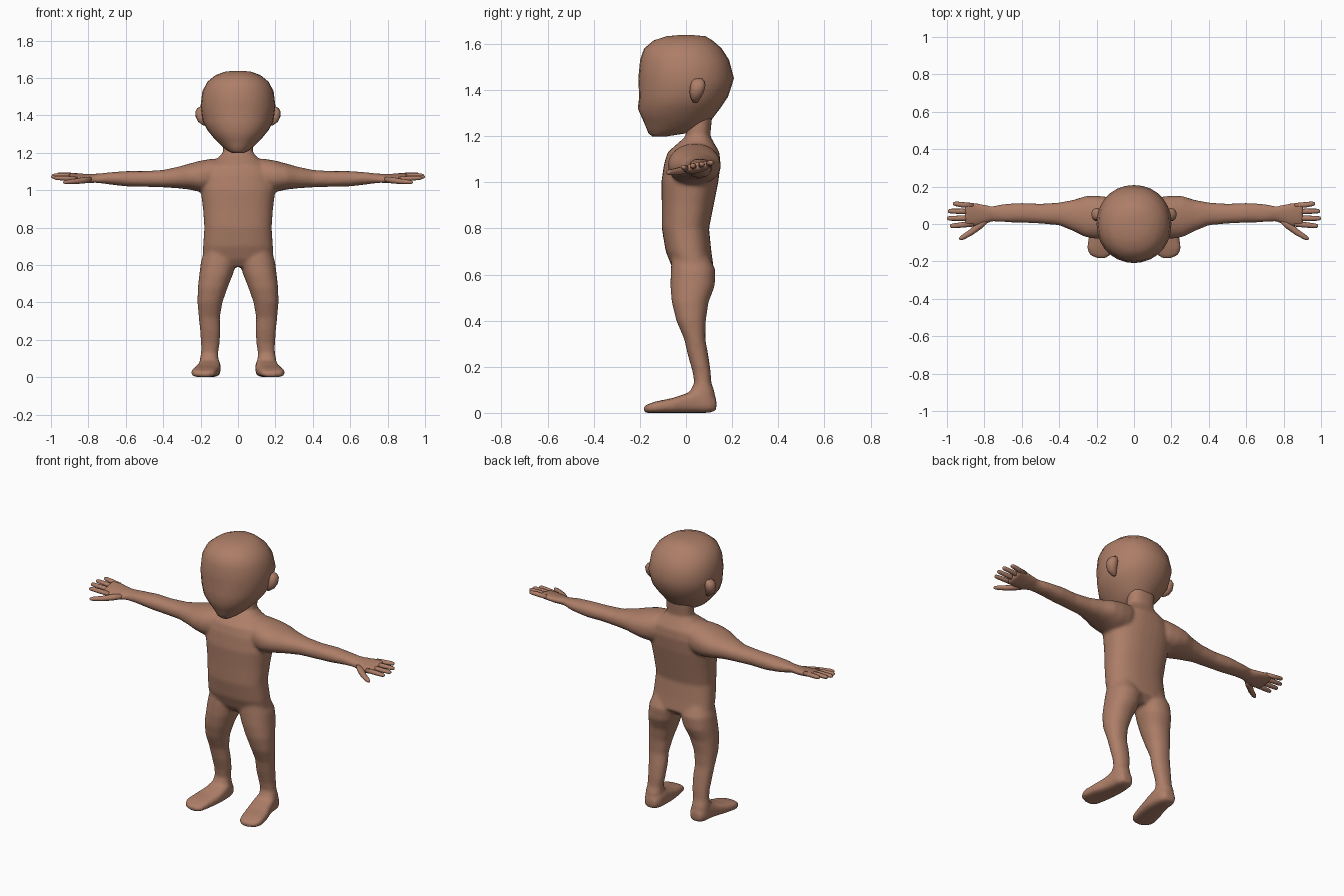
import bpy, bmesh, math
from mathutils import Vector

skin = bpy.data.materials.new("warm brown skin")
skin.diffuse_color = (0.42, 0.21, 0.138, 1)


def loft(bm, axis, rows, side=1, n=24, power=2.2, tilt=0.0):
    """Skin rounded sections; each row is position, then min/max on the other two axes."""
    rings = []
    for t, a0, a1, b0, b1 in rows:
        ring = []
        for i in range(n):
            ang = 2 * math.pi * i / n
            c, s = math.cos(ang), math.sin(ang)
            a = (a0 + a1) / 2 + (a1 - a0) / 2 * math.copysign(abs(c) ** (2 / power), c)
            b = (b0 + b1) / 2 + (b1 - b0) / 2 * math.copysign(abs(s) ** (2 / power), s)
            x, y, z = {"x": (t, a, b), "y": (a, t, b), "z": (a, b, t)}[axis]
            if tilt and x > 0.74:
                z += tilt * (y - 0.05)
            ring.append(bm.verts.new((x * side, y, z)))
        rings.append(ring)
    for r0, r1 in zip(rings, rings[1:]):
        for i in range(n):
            j = (i + 1) % n
            bm.faces.new((r0[i], r0[j], r1[j], r1[i]))
    bm.faces.new(rings[0][::-1])
    bm.faces.new(rings[-1])


def tube(bm, points, side, n=10):
    """Rounded finger through points given as (x, y, z, radius)."""
    rings = []
    pts = [Vector(p[:3]) for p in points]
    for k, p in enumerate(pts):
        d = (pts[min(k + 1, len(pts) - 1)] - pts[max(k - 1, 0)]).normalized()
        u = d.cross(Vector((0, 0, 1))).normalized()
        v = u.cross(d)
        r = points[k][3]
        ring = []
        for i in range(n):
            ang = 2 * math.pi * i / n
            q = p + u * r * math.cos(ang) + v * r * 0.9 * math.sin(ang)
            ring.append(bm.verts.new((q.x * side, q.y, q.z)))
        rings.append(ring)
    for r0, r1 in zip(rings, rings[1:]):
        for i in range(n):
            j = (i + 1) % n
            bm.faces.new((r0[i], r0[j], r1[j], r1[i]))
    bm.faces.new(rings[0])
    bm.faces.new(rings[-1])


def finish(bm, name):
    bmesh.ops.recalc_face_normals(bm, faces=bm.faces[:])
    me = bpy.data.meshes.new(name)
    bm.to_mesh(me)
    bm.free()
    me.materials.append(skin)
    for p in me.polygons:
        p.use_smooth = True
    ob = bpy.data.objects.new(name, me)
    bpy.context.collection.objects.link(ob)
    return ob


# Torso and neck
body = bmesh.new()
loft(body, "z", [
    (0.59, -0.12, 0.12, -0.03, 0.08),
    (0.63, -0.19, 0.19, -0.06, 0.12),
    (0.70, -0.187, 0.187, -0.088, 0.11),
    (0.80, -0.18, 0.18, -0.105, 0.10),
    (0.90, -0.187, 0.187, -0.105, 0.12),
    (1.00, -0.20, 0.20, -0.107, 0.14),
    (1.08, -0.195, 0.195, -0.095, 0.15),
    (1.13, -0.17, 0.17, -0.08, 0.145),
    (1.165, -0.115, 0.115, -0.04, 0.125),
    (1.20, -0.08, 0.08, 0.0, 0.105),
    (1.30, -0.08, 0.08, 0.0, 0.115)], n=32, power=2.4)

for side in (1, -1):
    # Leg
    loft(body, "z", [
        (0.70, 0.03, 0.17, -0.06, 0.09),
        (0.62, 0.006, 0.198, -0.066, 0.128),
        (0.55, 0.027, 0.207, -0.068, 0.125),
        (0.48, 0.055, 0.215, -0.062, 0.098),
        (0.40, 0.083, 0.217, -0.042, 0.086),
        (0.32, 0.097, 0.210, -0.008, 0.084),
        (0.25, 0.094, 0.203, 0.008, 0.097),
        (0.18, 0.098, 0.198, 0.028, 0.107),
        (0.13, 0.106, 0.198, 0.036, 0.11),
        (0.09, 0.104, 0.205, 0.015, 0.125),
        (0.03, 0.102, 0.208, 0.01, 0.13)], side)
    # Foot
    loft(body, "y", [
        (-0.183, 0.15, 0.20, 0.0, 0.028),
        (-0.165, 0.125, 0.238, 0.0, 0.038),
        (-0.13, 0.114, 0.252, 0.0, 0.05),
        (-0.06, 0.10, 0.24, 0.0, 0.064),
        (0.0, 0.093, 0.22, 0.0, 0.084),
        (0.05, 0.093, 0.21, 0.0, 0.105),
        (0.10, 0.10, 0.203, 0.0, 0.09),
        (0.132, 0.12, 0.185, 0.01, 0.06)], side, power=3.2)
    # Arm and palm
    loft(body, "x", [
        (0.06, -0.02, 0.12, 1.03, 1.165),
        (0.14, -0.07, 0.145, 0.99, 1.168),
        (0.20, -0.08, 0.152, 0.99, 1.158),
        (0.26, -0.07, 0.15, 1.003, 1.142),
        (0.32, -0.04, 0.13, 1.01, 1.125),
        (0.40, -0.007, 0.115, 1.015, 1.108),
        (0.50, 0.002, 0.108, 1.018, 1.102),
        (0.60, 0.007, 0.113, 1.02, 1.102),
        (0.70, 0.01, 0.107, 1.032, 1.094),
        (0.76, 0.013, 0.095, 1.04, 1.086),
        (0.81, -0.008, 0.107, 1.04, 1.084),
        (0.86, -0.016, 0.115, 1.046, 1.086),
        (0.905, -0.016, 0.117, 1.052, 1.088)], side, tilt=0.2)

body = finish(body, "body")
# Blend torso and limbs into one skin
m = body.modifiers.new("merge", "REMESH")
m.mode = "VOXEL"
m.voxel_size = 0.009
m.use_smooth_shade = True
m = body.modifiers.new("soften", "SMOOTH")
m.factor = 0.5
m.iterations = 8

# Fingers and thumb: base y, tip y, tip x
for side, label in ((1, "left"), (-1, "right")):
    bm = bmesh.new()
    for y0, y1, tip in ((0.098, 0.108, 0.968), (0.066, 0.069, 0.995),
                        (0.032, 0.03, 1.0), (0.0, -0.01, 0.985)):
        z = 1.073 + 0.2 * (y0 - 0.05)
        tube(bm, [(0.86, y0, z - 0.004, 0.014), (0.92, (y0 + y1) / 2, z, 0.0145),
                  (tip - 0.015, y1, z + 0.002, 0.0125),
                  (tip - 0.004, y1, z + 0.002, 0.009),
                  (tip, y1, z + 0.002, 0.004)], side)
    tube(bm, [(0.78, 0.03, 1.058, 0.016), (0.83, -0.012, 1.052, 0.019),
              (0.875, -0.047, 1.046, 0.016), (0.915, -0.071, 1.043, 0.013),
              (0.928, -0.079, 1.042, 0.009), (0.933, -0.083, 1.042, 0.004)], side)
    finish(bm, label + "_fingers")

# Head
bm = bmesh.new()
loft(bm, "z", [
    (1.198, -0.03, 0.03, -0.145, -0.09),
    (1.212, -0.058, 0.058, -0.163, 0.0),
    (1.235, -0.087, 0.087, -0.172, 0.075),
    (1.27, -0.122, 0.122, -0.187, 0.11),
    (1.32, -0.163, 0.163, -0.209, 0.148),
    (1.37, -0.190, 0.190, -0.203, 0.182),
    (1.45, -0.20, 0.20, -0.207, 0.208),
    (1.53, -0.19, 0.19, -0.199, 0.187),
    (1.58, -0.163, 0.163, -0.182, 0.155),
    (1.615, -0.12, 0.12, -0.14, 0.115),
    (1.633, -0.07, 0.07, -0.085, 0.085),
    (1.638, -0.025, 0.025, -0.03, 0.03)], n=28, power=2.1)
finish(bm, "head")

# Ears
for side, label in ((1, "left"), (-1, "right")):
    bm = bmesh.new()
    loft(bm, "z", [
        (1.345, 0.165, 0.185, 0.03, 0.05),
        (1.365, 0.165, 0.213, 0.02, 0.062),
        (1.39, 0.17, 0.226, 0.015, 0.078),
        (1.42, 0.17, 0.228, 0.018, 0.085),
        (1.438, 0.17, 0.218, 0.025, 0.08),
        (1.45, 0.17, 0.197, 0.035, 0.07)], side, n=14)
    finish(bm, label + "_ear")
